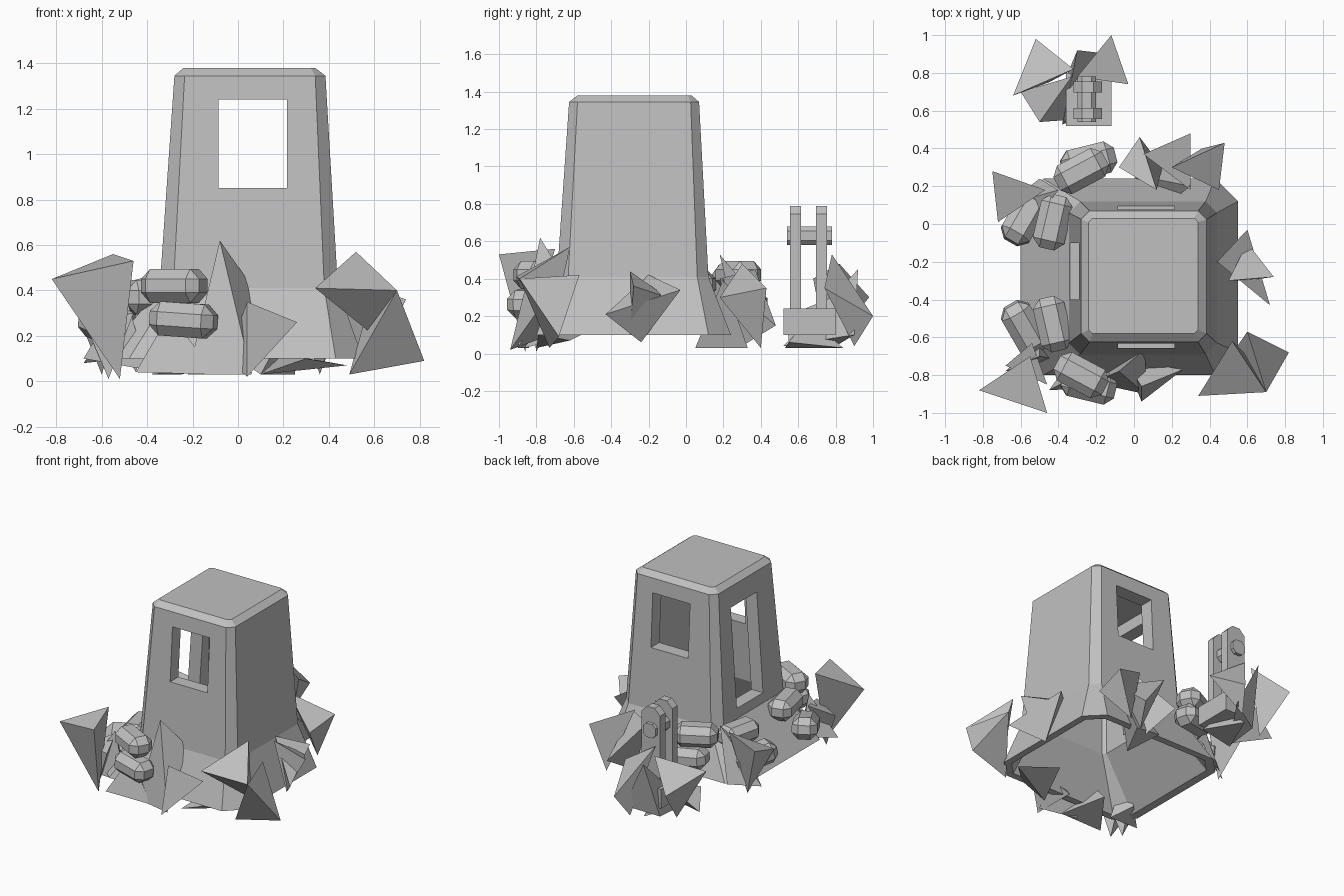
import bpy, bmesh
from math import radians
from mathutils import Matrix

cube = bpy.data.objects.get("Cube")
if cube:
    bpy.data.objects.remove(cube, do_unlink=True)

stone = bpy.data.materials.new("grey_stone")
stone.use_nodes = True
grey = (0.53, 0.53, 0.53, 1)
stone.diffuse_color = grey
stone.node_tree.nodes["Principled BSDF"].inputs["Base Color"].default_value = grey


def finish(name, bm):
    bmesh.ops.recalc_face_normals(bm, faces=bm.faces)
    mesh = bpy.data.meshes.new(name)
    bm.to_mesh(mesh)
    bm.free()
    mesh.materials.append(stone)
    obj = bpy.data.objects.new(name, mesh)
    bpy.context.collection.objects.link(obj)
    return obj


def ring(bm, x0, x1, y0, y1, z, c):
    """Rectangle with chamfered corners."""
    pts = [(x0 + c, y0), (x1 - c, y0), (x1, y0 + c), (x1, y1 - c),
           (x1 - c, y1), (x0 + c, y1), (x0, y1 - c), (x0, y0 + c)]
    return [bm.verts.new((x, y, z)) for x, y in pts]


def loft(name, sections):
    bm = bmesh.new()
    rings = [ring(bm, *s) for s in sections]
    for a, b in zip(rings, rings[1:]):
        for i in range(len(a)):
            j = (i + 1) % len(a)
            bm.faces.new((a[i], a[j], b[j], b[i]))
    bm.faces.new(rings[0])
    bm.faces.new(rings[-1])
    return finish(name, bm)


def block(name, centre, size, bevel=0, turn=0, tilt=0, axis="Z"):
    """Box with its edges along one axis, or all edges, bevelled."""
    bm = bmesh.new()
    bmesh.ops.create_cube(bm, size=1)
    bmesh.ops.scale(bm, vec=size, verts=bm.verts)
    if bevel:
        k = "XYZ".find(axis)
        edges = [e for e in bm.edges
                 if k < 0 or abs((e.verts[0].co - e.verts[1].co)[k]) > 0.01]
        bmesh.ops.bevel(bm, geom=edges, offset=bevel, segments=1, affect="EDGES")
    spin = Matrix.Rotation(radians(turn), 4, "Z") @ Matrix.Rotation(radians(tilt), 4, "Y")
    bm.transform(Matrix.Translation(centre) @ spin)
    return finish(name, bm)


def spikes(name, *shards):
    """Cluster of four-cornered shards."""
    bm = bmesh.new()
    for shard in shards:
        v = [bm.verts.new(p) for p in shard]
        for skip in range(4):
            bm.faces.new([p for i, p in enumerate(v) if i != skip])
    return finish(name, bm)


# Hollow tower: inside from ceiling to floor, then outside from floor to roof
tower = loft("tower", [
    (-0.19, 0.29, -0.53, -0.03, 1.28, 0.02),
    (-0.25, 0.34, -0.60, 0.03, 0.42, 0.02),
    (-0.54, 0.50, -0.75, 0.19, 0.10, 0.09),
    (-0.60, 0.55, -0.80, 0.24, 0.10, 0.12),
    (-0.345, 0.44, -0.69, 0.12, 0.41, 0.06),
    (-0.28, 0.385, -0.625, 0.07, 1.345, 0.045),
    (-0.24, 0.34, -0.58, 0.03, 1.38, 0.02),
])

# Front and back windows, and the tall side doorway
for centre, size in [((0.065, -0.28, 1.045), (0.30, 2, 0.39)),
                     ((-0.40, -0.25, 0.84), (0.60, 0.30, 0.72))]:
    cutter = block("opening_cutter", centre, size)
    mod = tower.modifiers.new("opening", "BOOLEAN")
    mod.object, mod.operation, mod.solver = cutter, "DIFFERENCE", "EXACT"
    bpy.context.view_layer.update()
    graph = bpy.context.evaluated_depsgraph_get()
    tower.data = bpy.data.meshes.new_from_object(tower.evaluated_get(graph))
    tower.modifiers.clear()
    bpy.data.objects.remove(cutter, do_unlink=True)

# Chunky chain links, mirrored about the doorway
middle = -0.26
for side, label in [(1, "back"), (-1, "front")]:
    for i, (x, y, z, turn, tilt) in enumerate([
            (-0.28, 0.54, 0.42, 28, 0), (-0.24, 0.59, 0.27, 14, 4),
            (-0.43, 0.27, 0.37, 77, 0), (-0.58, 0.29, 0.25, 60, 12)]):
        block(f"{label}_link_{i + 1}", (x, middle + side * y, z),
              (0.29, 0.17, 0.15), 0.045, side * turn, tilt, axis="all")

# Hitching post: base, two upright bars and a cross pin
block("post_base", (-0.24, 0.66, 0.17), (0.24, 0.28, 0.14))
for y in (0.585, 0.725):
    block("post_bar", (-0.245, y, 0.48), (0.15, 0.06, 0.62), 0.045, axis="Y")
block("post_pin", (-0.25, 0.66, 0.63), (0.10, 0.24, 0.10), 0.025, axis="Y")

# Rock spikes around the foot
spikes("front_right_spikes",
       [(-.82, -.88, .45), (-.46, -1, .53), (-.55, -.7, .56), (-.52, -.86, .01)],
       [(-.68, -.75, .27), (-.54, -.63, .35), (-.46, -.85, .3), (-.57, -.8, .01)],
       [(-.68, -.78, .1), (-.4, -.72, .05), (-.5, -.6, .12), (-.5, -.7, .4)],
       [(-.45, -.88, .04), (-.1, -.86, .03), (-.25, -.6, .1), (-.3, -.8, .3)])
spikes("front_left_spikes",
       [(.34, -.91, .41), (.52, -.62, .57), (.7, -.89, .4), (.6, -.7, .2)],
       [(.82, -.68, .09), (.49, -.73, .03), (.6, -.57, .42), (.7, -.89, .4)])
spikes("front_spikes",
       [(-.08, -.78, .62), (.06, -.9, .03), (-.22, -.84, .03), (.06, -.66, .42)],
       [(.04, -.86, .35), (.26, -.77, .26), (.04, -.94, .02), (-.05, -.72, .1)],
       [(.1, -.8, .03), (.48, -.62, .07), (.3, -.79, .1), (.2, -.52, .12)])
spikes("left_spikes",
       [(.6, -.03, .34), (.72, -.43, .21), (.44, -.2, .42), (.56, -.24, .06)],
       [(.74, -.28, .36), (.5, -.3, .44), (.6, -.1, .3), (.6, -.3, .1)])
spikes("back_spikes",
       [(-.08, .3, .3), (.03, .46, .2), (.12, .18, .53), (.15, .3, .03)],
       [(.3, .48, .15), (.05, .37, .45), (.3, .18, .4), (.2, .3, .04)],
       [(.48, .43, .35), (.2, .3, .48), (.45, .18, .3), (.36, .4, .03)],
       [(.1, .05, .03), (.25, .33, .03), (.3, .2, .4), (0, .26, .1)])
spikes("back_right_spikes",
       [(-.75, .28, .42), (-.47, .18, .45), (-.72, .01, .33), (-.6, .15, .03)],
       [(-.68, .1, .08), (-.5, .05, .3), (-.5, .24, .1), (-.4, .18, .48)])
spikes("post_spikes",
       [(-.52, .98, .3), (-.64, .68, .4), (-.32, .82, .48), (-.45, .75, .04)],
       [(-.5, .54, .2), (-.33, .78, .3), (-.6, .7, .1), (-.36, .55, .04)],
       [(-.12, 1, .2), (-.03, .74, .35), (-.3, .78, .53), (-.18, .9, .04)],
       [(-.38, .52, .04), (-.3, .92, .45), (-.35, .8, .04), (-.13, .9, .1)],
       [(-.38, .53, .03), (-.13, .55, .06), (-.25, .84, .03), (-.25, .65, .2)])
